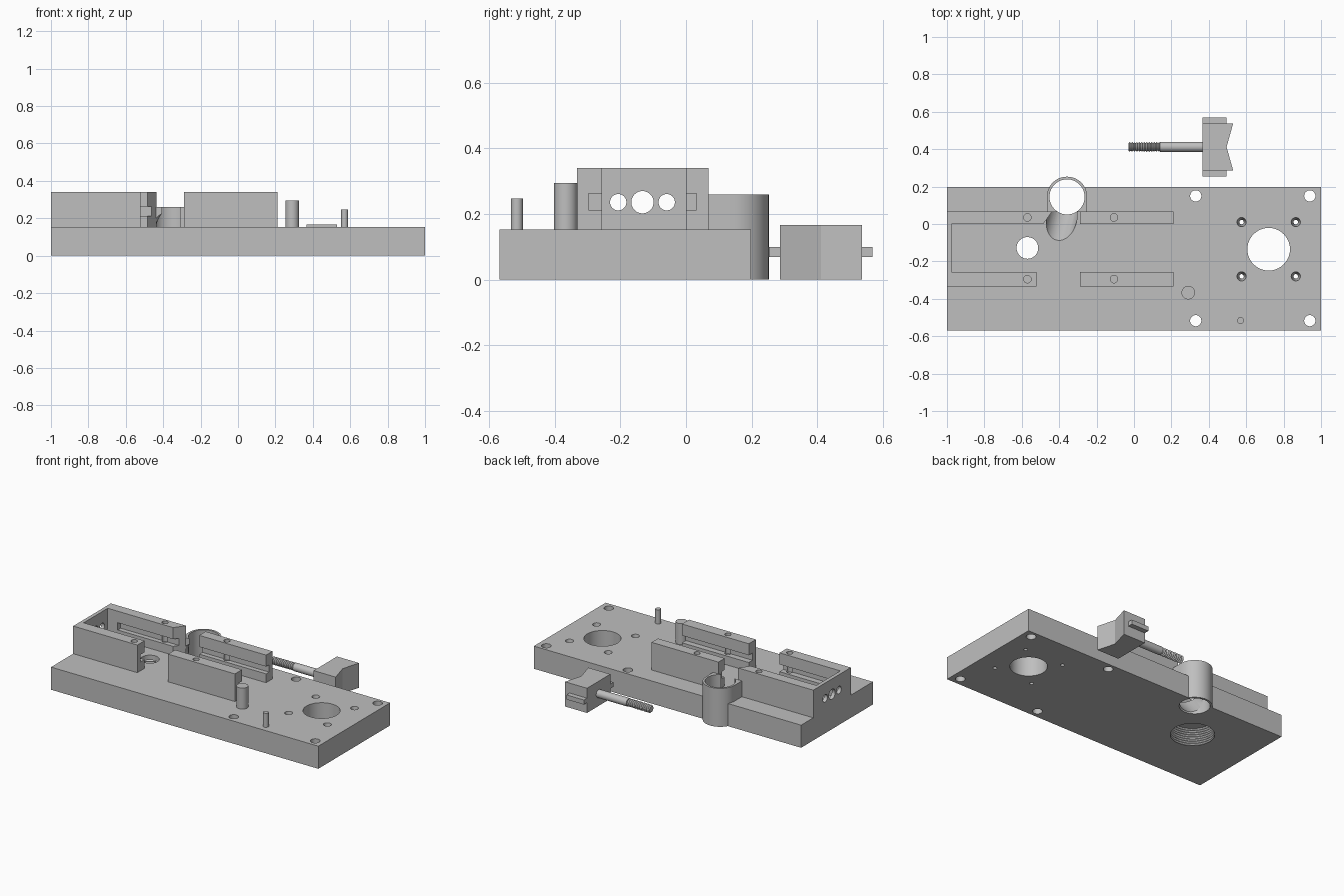
import bpy, bmesh, math
from mathutils import Vector

cube = bpy.data.objects.get("Cube")
if cube:
    bpy.data.objects.remove(cube, do_unlink=True)

grey = bpy.data.materials.new("machined grey")
grey.use_nodes = True
grey.diffuse_color = (0.52, 0.52, 0.52, 1)
grey.node_tree.nodes["Principled BSDF"].inputs["Base Color"].default_value = (0.52, 0.52, 0.52, 1)

PLATE_TOP = 0.153
WALL_TOP = 0.34


def finish(name, bm):
    bmesh.ops.recalc_face_normals(bm, faces=bm.faces)
    mesh = bpy.data.meshes.new(name)
    bm.to_mesh(mesh)
    bm.free()
    mesh.materials.append(grey)
    ob = bpy.data.objects.new(name, mesh)
    bpy.context.collection.objects.link(ob)
    return ob


def prism(name, points, z0, z1):
    """Outline in plan, extruded upwards."""
    bm = bmesh.new()
    face = bm.faces.new([bm.verts.new((x, y, z0)) for x, y in points])
    top = bmesh.ops.extrude_face_region(bm, geom=[face])["geom"]
    verts = [v for v in top if isinstance(v, bmesh.types.BMVert)]
    bmesh.ops.translate(bm, verts=verts, vec=(0, 0, z1 - z0))
    return finish(name, bm)


def box(name, x0, x1, y0, y1, z0, z1):
    return prism(name, [(x0, y0), (x1, y0), (x1, y1), (x0, y1)], z0, z1)


def lathe(name, start, axis, profile, sides=40):
    """Rings of (distance along axis, radius), capped at both ends."""
    bm = bmesh.new()
    turn = Vector(axis).to_track_quat("Z", "Y")
    rings = []
    for d, r in profile:
        ring = []
        for i in range(sides):
            a = math.tau * i / sides
            p = Vector((r * math.cos(a), r * math.sin(a), d))
            ring.append(bm.verts.new(Vector(start) + turn @ p))
        rings.append(ring)
    for a, b in zip(rings, rings[1:]):
        for i in range(sides):
            j = (i + 1) % sides
            bm.faces.new((a[i], a[j], b[j], b[i]))
    bm.faces.new(rings[0])
    bm.faces.new(rings[-1])
    return finish(name, bm)


def rod(name, start, end, r, sides=40):
    axis = Vector(end) - Vector(start)
    return lathe(name, start, axis, [(0, r), (axis.length, r)], sides)


def cut(ob, cutters):
    """Subtract each cutter, then remove it."""
    bpy.context.view_layer.objects.active = ob
    for c in cutters:
        mod = ob.modifiers.new("cut", "BOOLEAN")
        mod.operation = "DIFFERENCE"
        mod.solver = "EXACT"
        mod.object = c
        bpy.ops.object.modifier_apply(modifier=mod.name)
        bpy.data.objects.remove(c, do_unlink=True)


def upright(x, y, r, z0=-0.1, z1=0.5):
    return rod("bore_cutter", (x, y, z0), (x, y, z1), r)


def teeth(length, pitch, inner, outer):
    count = round(length / pitch)
    return [(i * pitch / 2, outer if i % 2 else inner) for i in range(2 * count + 1)]


TUBE_X, TUBE_Y = -0.358, 0.145


def chute():
    return rod("chute_cutter", (-0.423, -0.12, 0.3), (-0.36, 0.13, 0.045), 0.08)


# Base plate with mounting holes, motor hole, threaded socket and chute
base = box("base_plate", -1, 1, -0.57, 0.198, 0, PLATE_TOP)
holes = [upright(x, y, 0.03) for x in (0.33, 0.94) for y in (-0.517, 0.15)]
holes += [upright(0.72, -0.135, 0.114), upright(-0.57, -0.128, 0.058),
          upright(TUBE_X, TUBE_Y, 0.094), chute()]
for x in (0.575, 0.865):
    for y in (-0.28, 0.01):
        holes.append(lathe("screw_hole_cutter", (x, y, -0.05), (0, 0, 1),
                           [(0, 0.012), (0.12, 0.012), (0.205, 0.025), (0.25, 0.025)], 24))
socket = [(-0.05, 0.135)] + teeth(0.12, 0.015, 0.135, 0.143)
holes.append(lathe("socket_cutter", (-0.57, -0.128, 0), (0, 0, 1), socket))
cut(base, holes)

# Rounded tube at the back edge, open towards the channel
arc = [(TUBE_X + 0.108 * math.cos(math.pi * i / 24), TUBE_Y + 0.108 * math.sin(math.pi * i / 24))
       for i in range(25)]
left, right = TUBE_X - 0.108, TUBE_X + 0.108
upper = prism("tube_upper", arc + [(left, 0.065), (right, 0.065)], PLATE_TOP, 0.26)
cut(upper, [upright(TUBE_X, TUBE_Y, 0.094), chute()])
lower = prism("tube_lower", arc, 0, PLATE_TOP)
cut(lower, [upright(TUBE_X, TUBE_Y, 0.094),
            box("edge_cutter", -0.6, -0.1, 0, 0.197, -0.1, 0.4)])

# Left channel: two side walls and a drilled end wall
F0, F1, B0, B1 = -0.333, -0.257, 0.0, 0.068
GZ = (0.213, 0.262)


def groove(y0, y1, x0, x1):
    return box("groove_cutter", x0, x1, y0, y1, *GZ)


front_left = box("front_left_wall", -1, -0.52, F0, F1, PLATE_TOP, WALL_TOP)
cut(front_left, [groove(-0.297, -0.2, -0.9, -0.4), upright(-0.57, -0.295, 0.02, 0.2)])
back_left = prism("back_left_wall", [(-1, B0), (-0.485, B0), (-0.437, B1), (-1, B1)],
                  PLATE_TOP, WALL_TOP)
cut(back_left, [groove(-0.1, 0.032, -0.9, -0.4), upright(-0.57, 0.035, 0.02, 0.2)])
end_wall = box("end_wall", -1, -0.975, F1, B0, PLATE_TOP, WALL_TOP)
cut(end_wall, [rod("wire_hole_cutter", (-1.1, y, 0.236), (-0.9, y, 0.236), r)
               for y, r in ((-0.207, 0.025), (-0.133, 0.034), (-0.059, 0.025))])

# Right channel walls, grooved along their full length
front_right = box("front_right_wall", -0.29, 0.21, F0, F1, PLATE_TOP, WALL_TOP)
cut(front_right, [groove(-0.297, -0.2, -0.4, 0.3), upright(-0.107, -0.295, 0.02, 0.2)])
back_right = box("back_right_wall", -0.29, 0.21, B0, B1, PLATE_TOP, WALL_TOP)
cut(back_right, [groove(-0.1, 0.032, -0.4, 0.3), upright(-0.107, 0.035, 0.02, 0.2)])

# Standing pins
rod("large_pin", (0.29, -0.367, 0.15), (0.29, -0.367, 0.295), 0.036)
rod("small_pin", (0.57, -0.516, 0.15), (0.57, -0.516, 0.248), 0.018)

# Loose slider: notched block, guide tabs and threaded rod
SY, SZ = 0.412, 0.084
prism("slider_block", [(0.365, SY - 0.125), (0.53, SY - 0.125), (0.495, SY),
                       (0.53, SY + 0.125), (0.365, SY + 0.125)], 0, 0.167)
for side, name in ((-1, "front_guide_tab"), (1, "back_guide_tab")):
    y0, y1 = sorted((SY + side * 0.12, SY + side * 0.158))
    box(name, 0.365, 0.495, y0, y1, 0.069, 0.1)
rod("slider_rod", (0.14, SY, SZ), (0.37, SY, SZ), 0.027)
lathe("rod_thread", (-0.03, SY, SZ), (1, 0, 0), teeth(0.17, 0.0131, 0.02, 0.026), 24)

# Smooth round surfaces, keep edges crisp
bpy.ops.object.select_all(action="DESELECT")
for ob in bpy.context.collection.objects:
    if ob.type == "MESH":
        ob.select_set(True)
        bpy.context.view_layer.objects.active = ob
bpy.ops.object.shade_smooth_by_angle(angle=math.radians(30))
